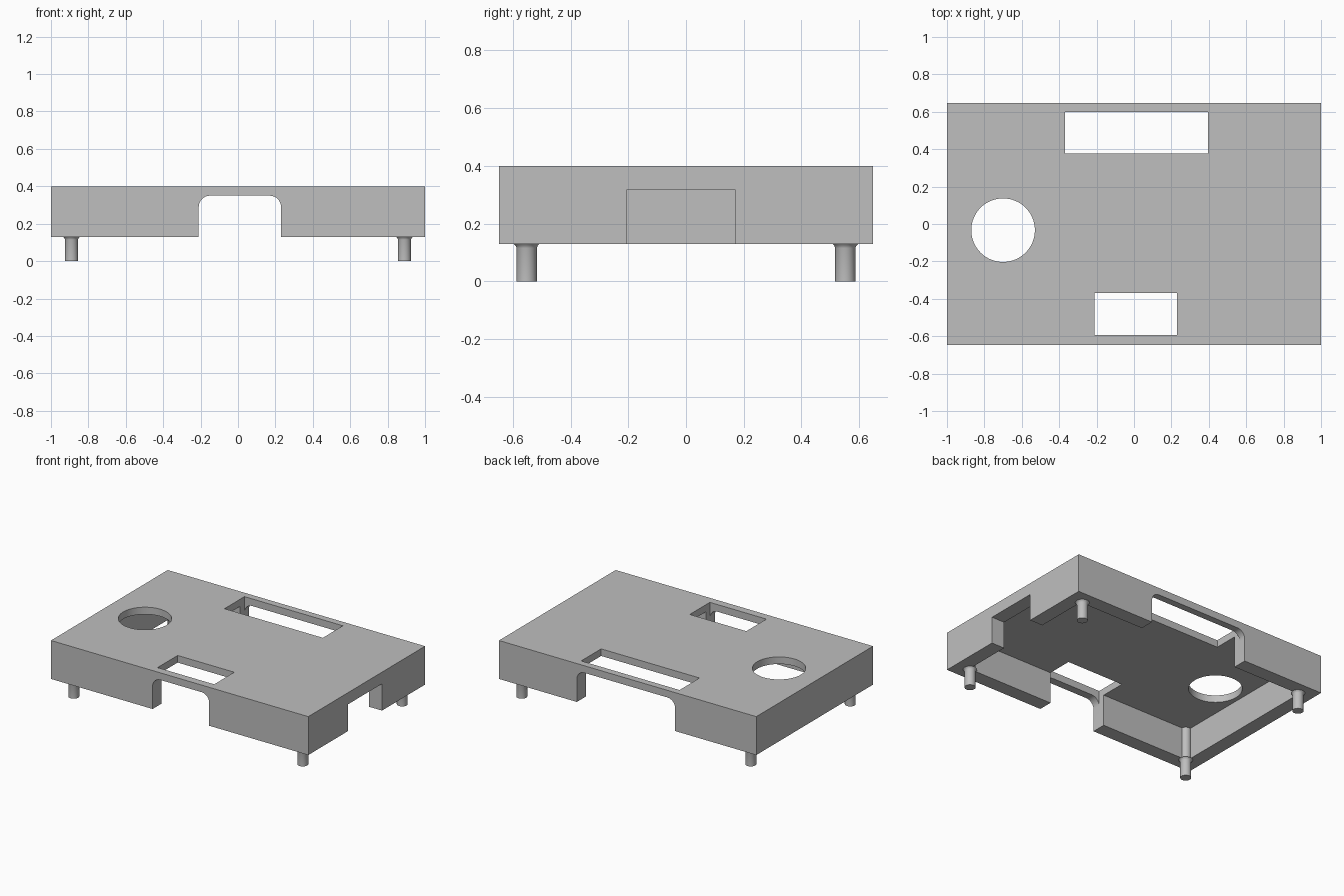
import bpy
import bmesh
from math import cos, sin, pi, radians

cube = bpy.data.objects.get("Cube")
if cube:
    bpy.data.objects.remove(cube, do_unlink=True)

grey = bpy.data.materials.new("plain grey")
grey.use_nodes = True
colour = (0.52, 0.52, 0.52, 1)
grey.diffuse_color = colour
grey.node_tree.nodes["Principled BSDF"].inputs["Base Color"].default_value = colour

TOP, CEILING, RIM = 0.40, 0.35, 0.13
HALF_X, HALF_Y, WALL = 1.0, 0.648, 0.10


def new_object(name, bm):
    bmesh.ops.recalc_face_normals(bm, faces=bm.faces)
    mesh = bpy.data.meshes.new(name)
    bm.to_mesh(mesh)
    bm.free()
    mesh.materials.append(grey)
    obj = bpy.data.objects.new(name, mesh)
    bpy.context.collection.objects.link(obj)
    return obj


def prism(name, points, offset):
    """Extrude a closed outline by an offset vector."""
    bm = bmesh.new()
    face = bm.faces.new([bm.verts.new(p) for p in points])
    ext = bmesh.ops.extrude_face_region(bm, geom=[face])
    moved = [v for v in ext["geom"] if isinstance(v, bmesh.types.BMVert)]
    bmesh.ops.translate(bm, verts=moved, vec=offset)
    return new_object(name, bm)


def box(name, x0, x1, y0, y1, z0, z1):
    outline = [(x0, y0, z0), (x1, y0, z0), (x1, y1, z0), (x0, y1, z0)]
    return prism(name, outline, (0, 0, z1 - z0))


def arch(name, x0, x1, y0, y1, z0, z1, r=0.06, steps=8):
    """Opening with rounded upper corners, running along y."""
    pts = [(x0, y0, z0), (x1, y0, z0)]
    for cx, start in ((x1 - r, 0), (x0 + r, pi / 2)):
        for i in range(steps + 1):
            a = start + i * pi / 2 / steps
            pts.append((cx + r * cos(a), y0, z1 - r + r * sin(a)))
    return prism(name, pts, (0, y1 - y0, 0))


def cut(target, cutter):
    mod = target.modifiers.new(cutter.name, "BOOLEAN")
    mod.operation = "DIFFERENCE"
    mod.solver = "EXACT"
    mod.object = cutter
    bpy.context.view_layer.objects.active = target
    bpy.ops.object.modifier_apply(modifier=mod.name)
    bpy.data.objects.remove(cutter, do_unlink=True)


def smooth(obj):
    bpy.ops.object.select_all(action="DESELECT")
    obj.select_set(True)
    bpy.context.view_layer.objects.active = obj
    bpy.ops.object.shade_smooth_by_angle(angle=radians(30))


# Shell, open underneath
shell = box("cover_shell", -HALF_X, HALF_X, -HALF_Y, HALF_Y, RIM, TOP)
inner_x, inner_y = HALF_X - WALL, HALF_Y - WALL
cut(shell, box("cavity", -inner_x, inner_x, -inner_y, inner_y, 0, CEILING))

# Front and back openings, each joined to a slot in the top
for name, x0, x1, wall_y, slot in (
        ("front", -0.21, 0.23, -HALF_Y, (-0.593, -0.37)),
        ("back", -0.37, 0.395, HALF_Y, (0.378, 0.60))):
    cut(shell, arch(name + "_opening", x0, x1, wall_y - 0.15, wall_y + 0.15, 0, CEILING))
    cut(shell, box(name + "_slot", x0, x1, *slot, 0, TOP + 0.1))

# Square notch in the left wall
cut(shell, box("side_notch", 0.85, 1.1, -0.205, 0.17, 0, 0.318))

# Round hole in the top
ring = [(-0.70 + 0.17 * cos(i * pi / 32), -0.033 + 0.17 * sin(i * pi / 32), 0.2)
        for i in range(64)]
cut(shell, prism("round_hole", ring, (0, 0, 0.4)))
smooth(shell)

# Corner posts with a small flare under the rim
profile = [(0, 0), (0.035, 0), (0.035, 0.115), (0.038, 0.123), (0.045, RIM),
           (0.035, RIM), (0.035, 0.36), (0, 0.36)]
for side, sx in (("left", 1), ("right", -1)):
    for end, sy in (("front", -1), ("back", 1)):
        bm = bmesh.new()
        verts = [bm.verts.new((r, 0, z)) for r, z in profile]
        edges = [bm.edges.new(pair) for pair in zip(verts, verts[1:])]
        bmesh.ops.spin(bm, geom=verts + edges, cent=(0, 0, 0), axis=(0, 0, 1),
                       angle=2 * pi, steps=32)
        bmesh.ops.remove_doubles(bm, verts=bm.verts, dist=0.0005)
        post = new_object(f"{end}_{side}_post", bm)
        post.location = (sx * 0.89, sy * 0.552, 0)
        smooth(post)
